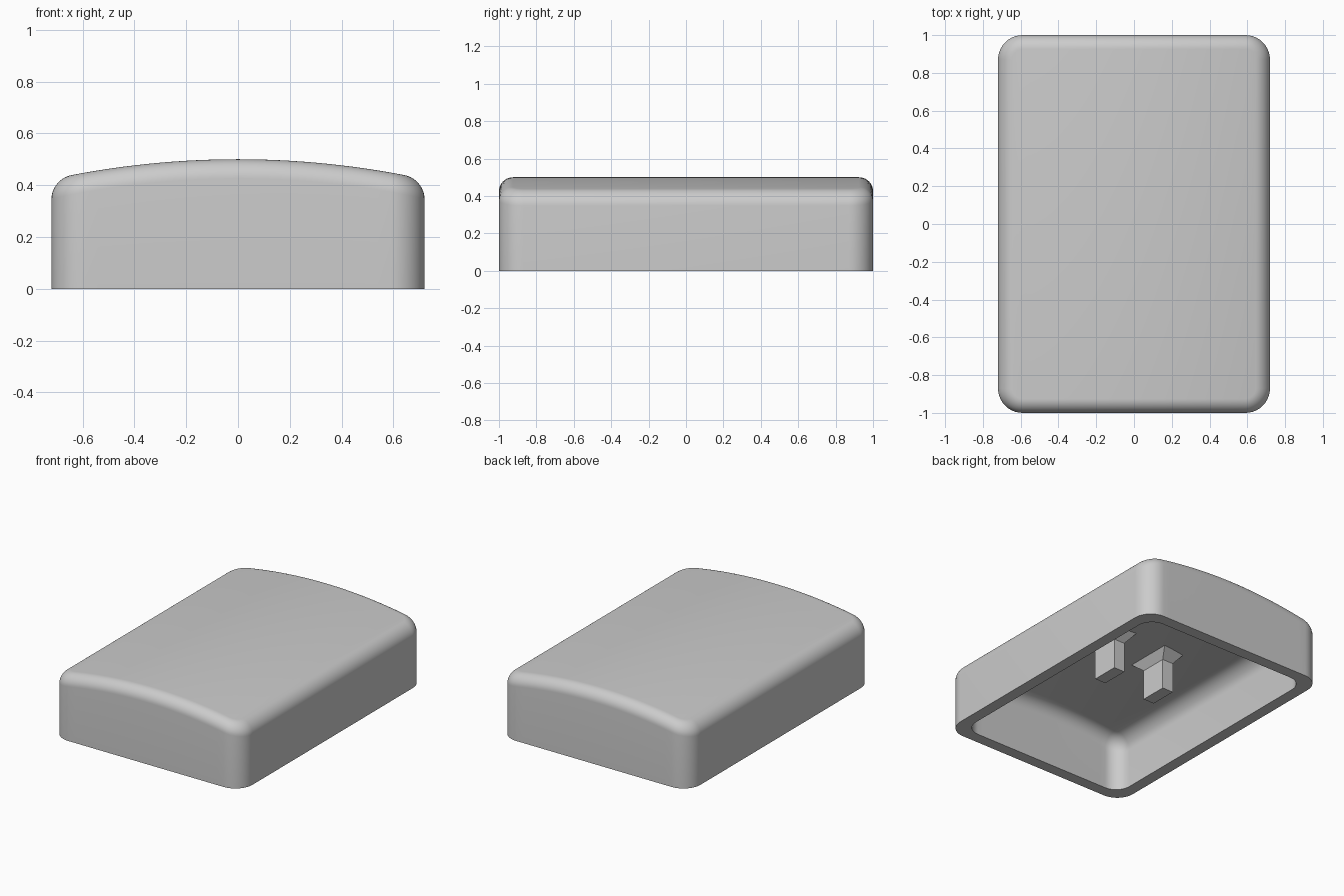
import bpy, bmesh, math

if "Cube" in bpy.data.objects:
    bpy.data.objects.remove(bpy.data.objects["Cube"], do_unlink=True)

HALF_W, HALF_L, HEIGHT = 0.72, 1.0, 0.5
WALL, CROWN_RADIUS = 0.08, 3.4

grey = bpy.data.materials.new("plain grey")
grey.use_nodes = True
colour = (0.6, 0.6, 0.6, 1)
grey.diffuse_color = colour
grey.node_tree.nodes["Principled BSDF"].inputs["Base Color"].default_value = colour


def crown(x, top):
    """Height of the arched top across the width."""
    return top - CROWN_RADIUS + math.sqrt(CROWN_RADIUS ** 2 - x * x)


def outline(hw, hl, r, corner=10, straight=24):
    """Rounded rectangle: front run left to right, then back run right to left."""
    quarter = [math.pi / 2 * i / corner for i in range(corner + 1)]
    left = [(-hw + r - r * math.cos(a), -hl + r - r * math.sin(a)) for a in quarter]
    span = hw - r
    mid = [(-span + 2 * span * i / straight, -hl) for i in range(1, straight)]
    front = left + mid + [(-x, y) for x, y in reversed(left)]
    return front + [(x, -y) for x, y in reversed(front)]


def bridge(bm, a, b):
    n = len(a)
    for i in range(n):
        j = (i + 1) % n
        bm.faces.new((a[i], a[j], b[j], b[i]))


def dome(bm, hw, hl, r, top, fillet, steps=10):
    """Walls, rounded shoulder and arched cap; returns the bottom ring."""
    base = [bm.verts.new((x, y, 0)) for x, y in outline(hw, hl, r)]
    last = base
    for k in range(steps + 1):
        a = math.pi / 2 * k / steps
        inset = fillet * (1 - math.cos(a))
        drop = fillet * (1 - math.sin(a))
        ring = [bm.verts.new((x, y, crown(x, top) - drop))
                for x, y in outline(hw - inset, hl - inset, r - inset)]
        bridge(bm, last, ring)
        last = ring
    n = len(last)
    for i in range(n // 2 - 1):
        bm.faces.new((last[i], last[i + 1], last[n - 2 - i], last[n - 1 - i]))
    return base


def finish(bm, name, smooth):
    bmesh.ops.recalc_face_normals(bm, faces=bm.faces)
    mesh = bpy.data.meshes.new(name)
    bm.to_mesh(mesh)
    bm.free()
    mesh.materials.append(grey)
    obj = bpy.data.objects.new(name, mesh)
    bpy.context.collection.objects.link(obj)
    if smooth:
        bpy.ops.object.select_all(action='DESELECT')
        obj.select_set(True)
        bpy.context.view_layer.objects.active = obj
        bpy.ops.object.shade_smooth_by_angle(angle=math.radians(35))


# Hollow cap: outer skin and cavity joined by the bottom rim
bm = bmesh.new()
outer = dome(bm, HALF_W, HALF_L, 0.13, HEIGHT, 0.075)
inner = dome(bm, HALF_W - WALL, HALF_L - WALL, 0.11, HEIGHT - WALL, 0.09)
bridge(bm, outer, inner)
finish(bm, "cap_shell", True)

# Two mounting prongs under the cap, each with a flared root
for side, label in ((1, "left"), (-1, "right")):
    bm = bmesh.new()
    last = None
    for hx, hy, z in ((0.042, 0.095, 0.15), (0.042, 0.095, 0.36),
                      (0.084, 0.165, 0.418), (0.084, 0.165, 0.44)):
        ring = [bm.verts.new((side * 0.202 + sx * hx, sy * hy, z))
                for sx, sy in ((-1, -1), (1, -1), (1, 1), (-1, 1))]
        if last:
            bridge(bm, last, ring)
        else:
            bm.faces.new(ring)
        last = ring
    bm.faces.new(last)
    finish(bm, label + "_prong", False)
